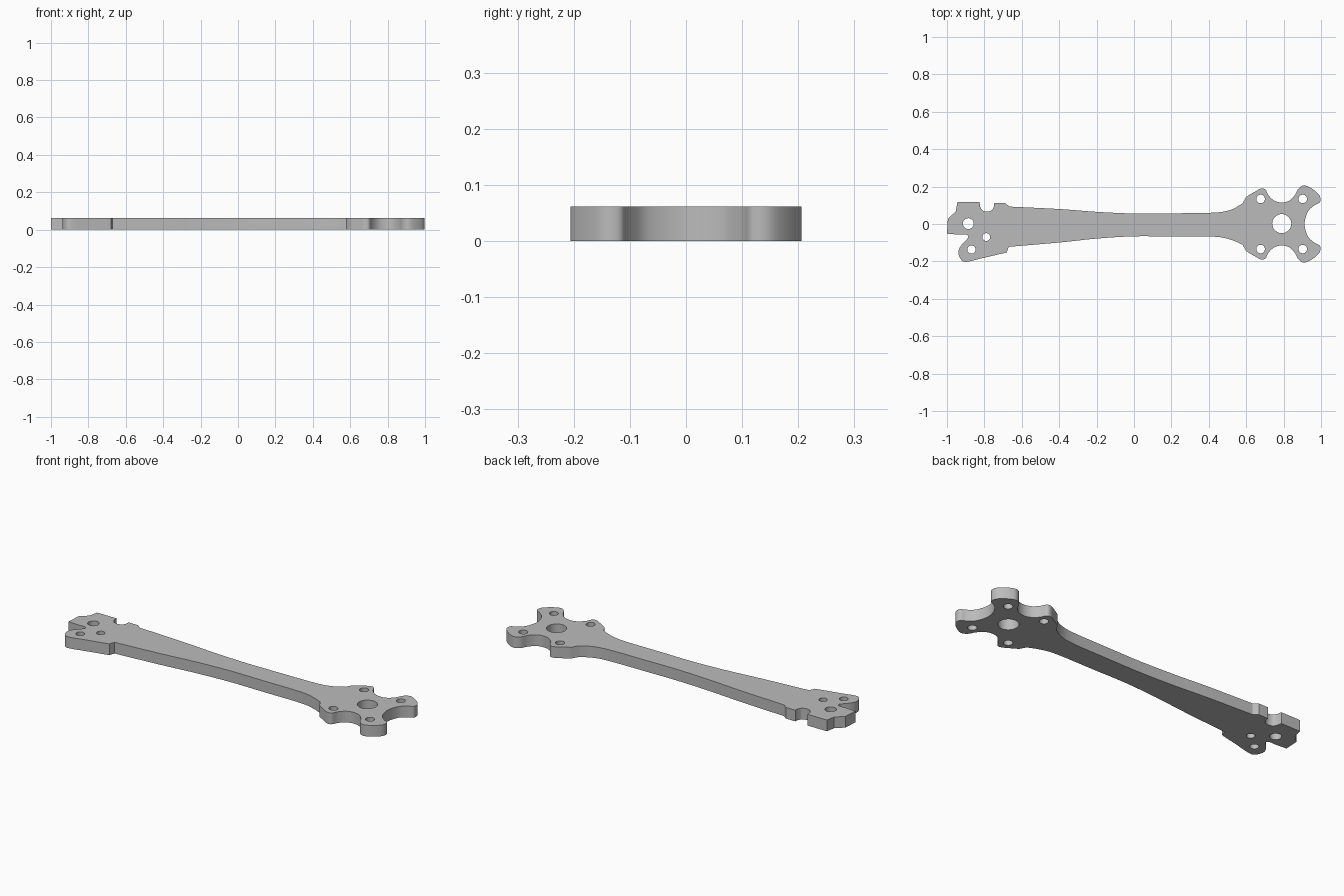
import bpy
import bmesh
import math
from mathutils import Vector

cube = bpy.data.objects.get("Cube")
if cube:
    bpy.data.objects.remove(cube, do_unlink=True)

THICKNESS = 0.062


def smooth_run(points, steps=6):
    """Catmull-Rom curve through the points."""
    pts = [Vector(p) for p in points]
    pts = [2 * pts[0] - pts[1]] + pts + [2 * pts[-1] - pts[-2]]
    run = []
    for a, b, c, d in zip(pts, pts[1:], pts[2:], pts[3:]):
        for i in range(steps):
            t = i / steps
            run.append(0.5 * (2 * b + (c - a) * t
                              + (2 * a - 5 * b + 4 * c - d) * t ** 2
                              + (3 * b - a - 3 * c + d) * t ** 3))
    return run + [pts[-2]]


def circle(x, y, radius, sides=32):
    angles = [math.tau * i / sides for i in range(sides)]
    return [Vector((x + radius * math.cos(a), y + radius * math.sin(a))) for a in angles]


def add_loop(curve, points):
    spline = curve.splines.new("POLY")
    spline.points.add(len(points) - 1)
    for slot, p in zip(spline.points, points):
        slot.co = (p.x, p.y, 0, 1)
    spline.use_cyclic_u = True


# Slender arm edges
arm_back = smooth_run([(-0.665, 0.093), (-0.4, 0.08), (-0.2, 0.065), (0, 0.056),
                       (0.2, 0.057), (0.43, 0.061), (0.52, 0.077), (0.58, 0.11)])
arm_front = smooth_run([(0.58, -0.11), (0.52, -0.085), (0.43, -0.068), (0.2, -0.067),
                        (0, -0.066), (-0.2, -0.078), (-0.4, -0.099), (-0.67, -0.122)])

# Motor mount with four lobes, mirrored front to back
half_mount = [(0.6, 0.145), (0.645, 0.172), (0.678, 0.189), (0.702, 0.185),
              (0.72, 0.153), (0.75, 0.125), (0.79, 0.115), (0.83, 0.125),
              (0.86, 0.155), (0.88, 0.19), (0.912, 0.206), (0.955, 0.187),
              (0.992, 0.152), (0.994, 0.117), (0.965, 0.1), (0.93, 0.066)]
mirrored = [(x, -y) for x, y in reversed(half_mount)]
mount = smooth_run(half_mount + [(0.912, 0)] + mirrored)

# Root end: rounded front tab, slot, stepped tail and back notch
front_tab = smooth_run([(-0.68, -0.152), (-0.7, -0.157), (-0.8, -0.18), (-0.895, -0.202),
                        (-0.925, -0.19), (-0.939, -0.155), (-0.928, -0.12),
                        (-0.89, -0.077), (-0.888, -0.063), (-0.903, -0.056),
                        (-0.933, -0.057)])
tail = [Vector(p) for p in [(-1, -0.052), (-0.995, 0.028), (-0.953, 0.067),
                            (-0.944, 0.117), (-0.826, 0.117)]]
notch = smooth_run([(-0.822, 0.092), (-0.81, 0.073), (-0.785, 0.066),
                    (-0.76, 0.074), (-0.749, 0.093)])
step = [Vector(p) for p in [(-0.747, 0.112), (-0.69, 0.112)]]

outline = arm_back + mount + arm_front + front_tab + tail + notch + step

# Plate profile with bolt and shaft holes
profile = bpy.data.curves.new("arm_profile", "CURVE")
profile.dimensions = "2D"
profile.fill_mode = "BOTH"
profile.extrude = THICKNESS / 2
add_loop(profile, outline)
add_loop(profile, circle(0.79, 0.002, 0.051))
for bolt_x in (0.677, 0.902):
    for side in (-1, 1):
        add_loop(profile, circle(bolt_x, side * 0.134, 0.023))
for hole in [(-0.886, 0.002, 0.029), (-0.79, -0.07, 0.021), (-0.869, -0.137, 0.022)]:
    add_loop(profile, circle(*hole))

# Turn the profile into one clean solid
helper = bpy.data.objects.new("profile_helper", profile)
bpy.context.collection.objects.link(helper)
depsgraph = bpy.context.evaluated_depsgraph_get()
mesh = bpy.data.meshes.new_from_object(helper.evaluated_get(depsgraph))
bpy.data.objects.remove(helper, do_unlink=True)
mesh.name = "arm_plate"

bm = bmesh.new()
bm.from_mesh(mesh)
bmesh.ops.translate(bm, verts=bm.verts, vec=(0, 0, THICKNESS / 2))
bmesh.ops.remove_doubles(bm, verts=bm.verts, dist=0.0001)
bmesh.ops.recalc_face_normals(bm, faces=bm.faces)
bm.to_mesh(mesh)
bm.free()

plate = bpy.data.objects.new("arm_plate", mesh)
bpy.context.collection.objects.link(plate)

# Plain grey material
grey = bpy.data.materials.new("plain grey")
grey.use_nodes = True
colour = (0.5, 0.5, 0.5, 1)
grey.diffuse_color = colour
grey.node_tree.nodes["Principled BSDF"].inputs["Base Color"].default_value = colour
mesh.materials.clear()
mesh.materials.append(grey)

bpy.ops.object.select_all(action="DESELECT")
plate.select_set(True)
bpy.context.view_layer.objects.active = plate
bpy.ops.object.shade_smooth_by_angle(angle=math.radians(30))
